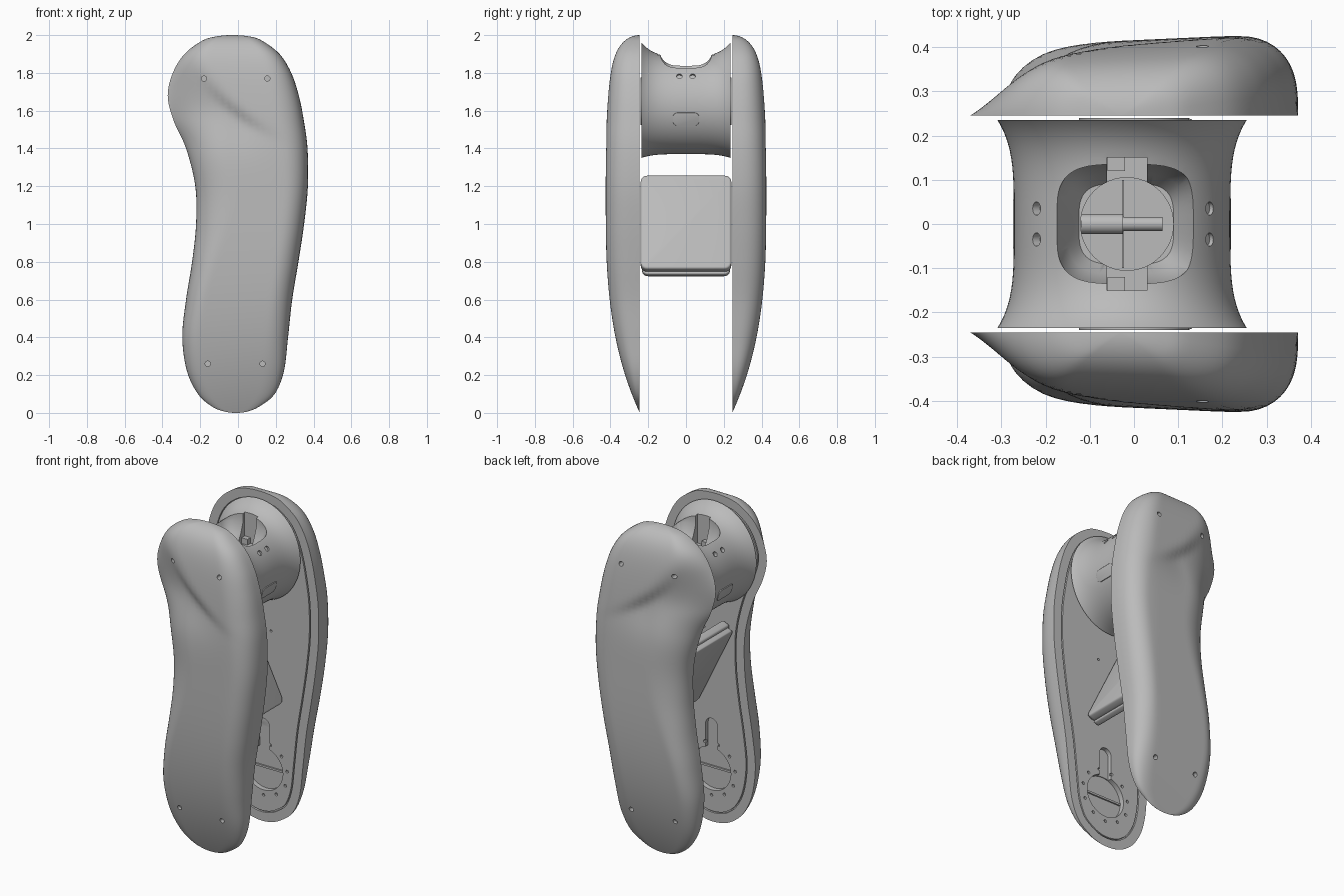
import bpy, bmesh, math
from mathutils import Matrix, Vector

if "Cube" in bpy.data.objects:
    bpy.data.objects.remove(bpy.data.objects["Cube"], do_unlink=True)

grey = bpy.data.materials.new("neutral grey")
grey.use_nodes = True
GREY = (0.5, 0.5, 0.5, 1)
grey.diffuse_color = GREY
grey.node_tree.nodes["Principled BSDF"].inputs["Base Color"].default_value = GREY


def finish(name, bm):
    bmesh.ops.recalc_face_normals(bm, faces=bm.faces[:])
    me = bpy.data.meshes.new(name)
    bm.to_mesh(me)
    bm.free()
    me.materials.append(grey)
    ob = bpy.data.objects.new(name, me)
    bpy.context.scene.collection.objects.link(ob)
    return ob


def activate(ob):
    bpy.ops.object.select_all(action='DESELECT')
    ob.select_set(True)
    bpy.context.view_layer.objects.active = ob


def smooth(ob, angle=35):
    activate(ob)
    bpy.ops.object.shade_smooth_by_angle(angle=math.radians(angle))


def cut(ob, bm):
    """Subtract a cutter mesh and discard it."""
    cutter = finish("cutter", bm)
    cutter.hide_render = True
    mod = ob.modifiers.new("cut", 'BOOLEAN')
    mod.operation, mod.solver, mod.object = 'DIFFERENCE', 'EXACT', cutter
    activate(ob)
    bpy.ops.object.modifier_apply(modifier=mod.name)
    bpy.data.objects.remove(cutter, do_unlink=True)


def rod(bm, a, b, r, sides=24):
    a, b = Vector(a), Vector(b)
    turn = (b - a).to_track_quat('Z', 'Y').to_matrix().to_4x4()
    bmesh.ops.create_cone(bm, cap_ends=True, segments=sides, radius1=r, radius2=r,
                          depth=(b - a).length, matrix=Matrix.Translation((a + b) / 2) @ turn)
    return bm


def box(bm, centre, size):
    bmesh.ops.create_cube(bm, size=1, matrix=Matrix.Translation(centre) @ Matrix.Diagonal((*size, 1)))
    return bm


# Side shell outline: height, rear edge, front edge
OUTLINE = [(0, -.01, -.01), (.008, -.075, .052), (.035, -.14, .115), (.1, -.212, .194),
           (.22, -.27, .243), (.4, -.295, .265), (.6, -.275, .287), (.8, -.243, .32),
           (1, -.222, .35), (1.2, -.226, .37), (1.4, -.275, .368), (1.55, -.342, .348),
           (1.68, -.372, .322), (1.8, -.345, .282), (1.9, -.283, .22), (1.97, -.19, .128),
           (1.993, -.115, .06), (2, -.03, -.03)]
INNER = 0.245


def outline_rows(steps=6):
    flip = lambda p: Vector((p[0], p[2], p[1]))
    pts = [flip(OUTLINE[1])] + [Vector(p) for p in OUTLINE] + [flip(OUTLINE[-2])]
    rows = []
    for a, b, c, d in zip(pts, pts[1:], pts[2:], pts[3:]):
        for k in range(steps):
            t = k / steps
            rows.append(b + (c - a) * t / 2 + (a - 2.5 * b + 2 * c - d / 2) * t * t
                        + (1.5 * (b - c) + (d - a) / 2) * t ** 3)
    return rows + [pts[-2]]


def bell(v, w):
    return math.exp(-(v / w) ** 2)


def edge_round(t, w, e):
    u = min(max(t, 0) / w, 1)
    return (1 - (1 - u) ** 2) ** e


def bulge(x, z, u):
    """Outward thickness of a shell."""
    if z < 1.15:
        h = 1 - (1 - max(z, 0) / 1.15) ** 3
    else:
        q = min((z - 1.15) / .85, 1)
        h = (1 - .28 * q ** 3) * math.sqrt(1 - q ** 13)
    lobe = bell(z - 1.64, .23)
    waist = bell(z - 1.15, .35)
    h *= edge_round(1 + u, .32 + .68 * lobe + .35 * waist * (1 - lobe), .4 + .75 * lobe)
    h *= edge_round(1 - u, .42, .33)
    h *= .18 * min(1, .95 + .25 * x)
    # curved diagonal crease under the upper lobe
    along = .79 * (x + .15) - .61 * (z - 1.75)
    below = -.61 * (x + .15) - .79 * (z - 1.75) - .5 * along * (.44 - along)
    dip = .03 * bell(below - .04, .035 if below < .04 else .16) * bell(along - .2, .18)
    return max(h - dip * min(1, h / .1), 0)


def make_shell(side, name):
    bm = bmesh.new()
    cols = 36
    grid = []
    for z, xl, xr in outline_rows():
        row = []
        for i in range(cols + 1):
            u = math.sin(math.pi / 2 * (2 * i / cols - 1))
            x = (xl + xr) / 2 + (xr - xl) / 2 * u
            h = 0 if i in (0, cols) else bulge(x, z, u)
            row.append(bm.verts.new((x, side * (INNER + h), z)))
        grid.append(row)
    for r, s in zip(grid, grid[1:]):
        for i in range(cols):
            bm.faces.new((r[i], r[i + 1], s[i + 1], s[i]))
    bmesh.ops.remove_doubles(bm, verts=bm.verts[:], dist=.0005)
    # flat inner face with a groove following the rim
    bmesh.ops.holes_fill(bm, edges=[e for e in bm.edges if e.is_boundary], sides=0)
    bmesh.ops.recalc_face_normals(bm, faces=bm.faces[:])
    cap = max(bm.faces, key=lambda f: len(f.verts))
    for thick, depth in ((.055, 0), (.001, -.01), (.006, 0), (.001, .01)):
        bmesh.ops.inset_region(bm, faces=[cap], thickness=thick, depth=depth, use_even_offset=True)
    ob = finish(name, bm)
    # screw holes
    holes = bmesh.new()
    for x, z in ((-.18, 1.77), (.155, 1.77), (-.16, .26), (.13, .26)):
        rod(holes, (x, side * .31, z), (x, side * .5, z), .014, 16)
    cut(ob, holes)
    # keyhole pocket with a ring of small holes
    near, deep = side * .2, side * (INNER + .03)
    cut(ob, rod(bmesh.new(), (0, near, .32), (0, deep, .32), .13, 48))
    cut(ob, box(bmesh.new(), (0, side * .235, .5), (.08, .07, .17)))
    cut(ob, rod(bmesh.new(), (0, near, .585), (0, side * .27, .585), .04))
    ring = bmesh.new()
    for k in range(11):
        a = math.pi * 2 * (k + .5) / 11 + math.pi / 2
        p = (.16 * math.cos(a), .32 + .16 * math.sin(a))
        rod(ring, (p[0], near, p[1]), (p[0], side * (INNER + .012), p[1]), .009, 12)
    rod(ring, (.05, near, 1.17), (.05, side * (INNER + .012), 1.17), .007, 12)
    cut(ob, ring)
    smooth(ob)
    # thin ledge across the pocket
    smooth(finish(name + "_pocket_bar",
                  box(bmesh.new(), (0, side * (INNER + .027), .32), (.25, .012, .012))))
    # hub disc on the drum end
    smooth(finish(name + "_hub", rod(bmesh.new(), (0, side * .225, 1.65), (0, side * .24, 1.65), .125, 48)))


make_shell(-1, "front_shell")
make_shell(1, "back_shell")

# Flared drum between the upper lobes
CX, CZ = -.027, 1.63
bm = bmesh.new()
rings, segs, half = 32, 96, .235
loops = []
for j in range(rings + 1):
    y = half * math.sin(math.pi / 2 * (2 * j / rings - 1))
    q = (abs(y) / half) ** 4
    loops.append([bm.verts.new((CX + (.245 + .037 * q) * math.cos(a), y,
                                CZ + .025 * q + (.26 + .045 * q) * math.sin(a)))
                  for a in (math.tau * k / segs for k in range(segs))])
for r, s in zip(loops, loops[1:]):
    for k in range(segs):
        n = (k + 1) % segs
        bm.faces.new((r[k], r[n], s[n], s[k]))
bm.faces.new(loops[0])
bm.faces.new(loops[-1])
drum = finish("drum", bm)


# Rounded square bowl in the drum top, sloping inward
def squarish(a, n=.55):
    c, s = math.cos(a), math.sin(a)
    return math.copysign(abs(c) ** n, c), math.copysign(abs(s) ** n, s)


well = bmesh.new()
levels = []
for z, k in ((1.74, .68), (1.78, .84), (1.84, 1), (2.1, 1)):
    levels.append([well.verts.new((-.0175 + .158 * k * p[0], .135 * k * p[1], z))
                   for p in (squarish(math.tau * (i + .5) / 64) for i in range(64))])
for r, s in zip(levels, levels[1:]):
    for i in range(64):
        n = (i + 1) % 64
        well.faces.new((r[i], r[n], s[n], s[i]))
well.faces.new(levels[0])
well.faces.new(levels[-1])
cut(drum, well)
cut(drum, rod(bmesh.new(), (-.016, 0, 1.68), (-.016, 0, 2), .105, 48))
cut(drum, box(bmesh.new(), (-.016, 0, 1.87), (.09, .3, .3)))

# Paired round holes on both drum shoulders
holes = bmesh.new()
for sx in (-1, 1):
    for y in (-.035, .035):
        d = Vector((sx * .8, 0, .6))
        p = Vector((sx * .195 - .0205, y, 1.785))
        rod(holes, p - d * .015, p + d * .06, .015, 20)
cut(drum, holes)
smooth(drum)

# Spindle and seam inside the well
smooth(finish("well_spindle", rod(bmesh.new(), (-.12, 0, 1.7), (-.025, 0, 1.7), .023)))
smooth(finish("well_spindle_tip", rod(bmesh.new(), (-.025, 0, 1.69), (.065, 0, 1.69), .016)))
smooth(finish("well_seam", box(bmesh.new(), (-.025, 0, 1.685), (.004, .2, .014))))
for y in (-.135, .135):
    smooth(finish("well_clip", box(bmesh.new(), (-.04, y, 1.735), (.04, .03, .04))))


def rounded_slab(name, size, corner, soft, place):
    """Slab with local x as thickness, rounded corners and softened rims."""
    bm = box(bmesh.new(), (0, 0, 0), size)
    long = [e for e in bm.edges if abs((e.verts[0].co - e.verts[1].co).x) > size[0] / 2]
    bmesh.ops.bevel(bm, geom=long, offset=corner, segments=6, profile=.5, affect='EDGES')
    rims = [e for e in bm.edges if abs(e.verts[0].co.x - e.verts[1].co.x) < 1e-5
            and e.calc_face_angle(0) > 1]
    bmesh.ops.bevel(bm, geom=rims, offset=soft, segments=3, profile=.5, affect='EDGES')
    bmesh.ops.transform(bm, matrix=place, verts=bm.verts[:])
    smooth(finish(name, bm))


# Label plates on the drum sides
for sx, name in ((-1, "right_plate"), (1, "left_plate")):
    tilt = Matrix.Rotation(sx * math.radians(16), 4, 'Y')
    rounded_slab(name, (.008, .14, .07), .025, .002,
                 Matrix.Translation((CX + sx * .234, 0, 1.555)) @ tilt)

# Slanted screen between the shells: front body and back cover
lean = Matrix.Translation((-.01, 0, .995)) @ Matrix.Rotation(math.radians(-26), 4, 'Y')
rounded_slab("screen_body", (.05, .48, .55), .035, .012, lean @ Matrix.Translation((.015, 0, 0)))
rounded_slab("screen_back", (.035, .465, .545), .03, .008, lean @ Matrix.Translation((-.025, 0, -.012)))
